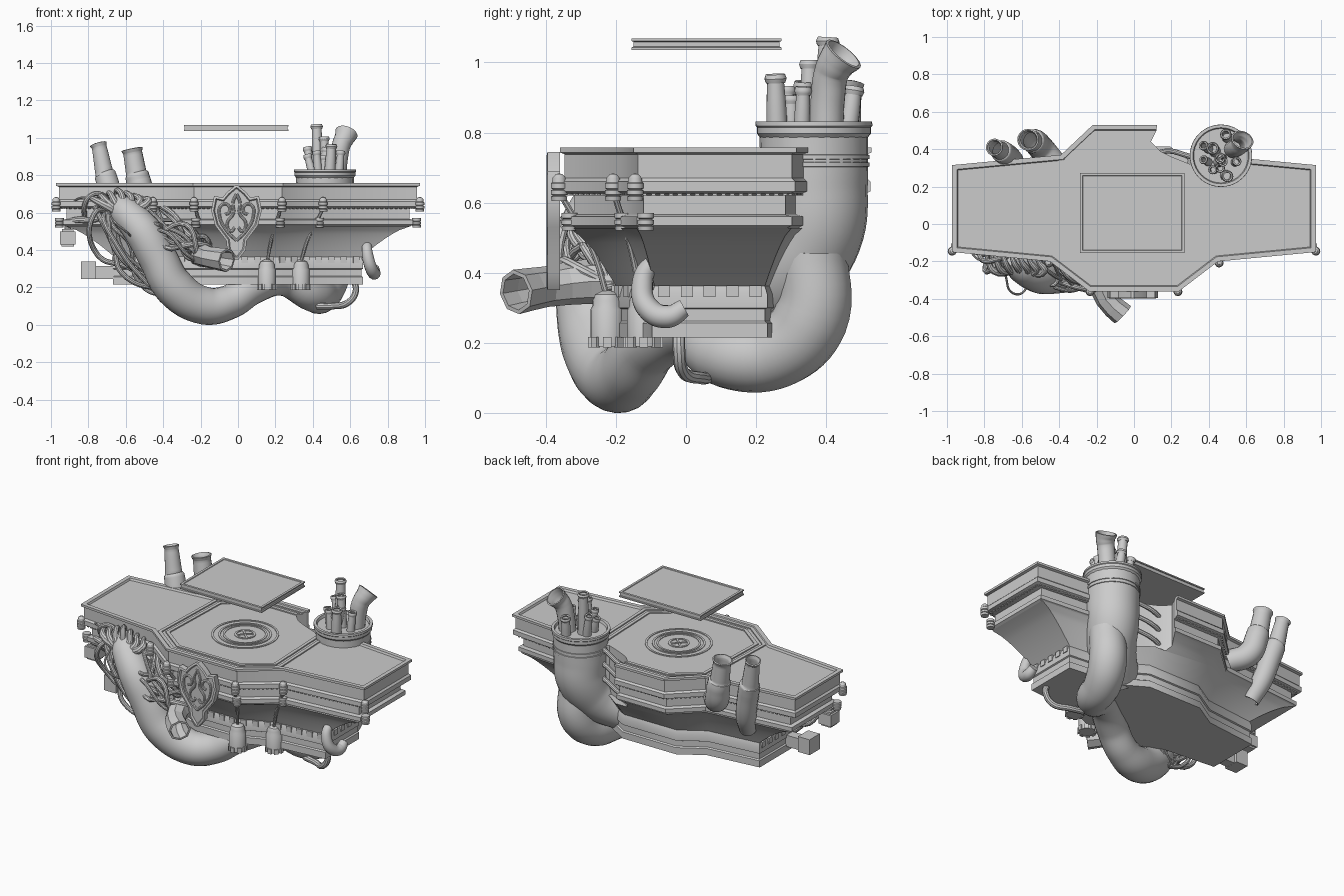
import bpy, bmesh, math, random
from mathutils import Vector as V, Matrix as M
random.seed(4)


def obj(name, bm):
    bmesh.ops.recalc_face_normals(bm, faces=bm.faces)
    me = bpy.data.meshes.new(name)
    bm.to_mesh(me)
    o = bpy.data.objects.new(name, me)
    bpy.context.collection.objects.link(o)
    return o


def loft(name, rings, loop=False):
    bm = bmesh.new()
    vs = [[bm.verts.new(p) for p in r] for r in rings]
    n = len(vs[0])
    for a, b in zip(vs, vs[1:] + (vs[:1] if loop else [])):
        for i in range(n):
            bm.faces.new((a[i], a[(i + 1) % n], b[(i + 1) % n], b[i]))
    if not loop:
        bm.faces.new(vs[0])
        bm.faces.new(vs[-1])
    return obj(name, bm)


def offset(poly, d):
    out = []
    for i, p in enumerate(poly):
        e1, e2 = V(p) - V(poly[i - 1]), V(poly[(i + 1) % len(poly)]) - V(p)
        n1, n2 = V((e1.y, -e1.x)).normalized(), V((e2.y, -e2.x)).normalized()
        out.append(V(p) + (n1 + n2) * d / (1 + n1.dot(n2)))
    return out


def mirrored(half):
    return half + [(-x, y) for x, y in reversed(half)]


def at_z(poly, z):
    return [(p[0], p[1], z) for p in poly]


def lathe(name, loc, prof, n=20, loop=False):
    return loft(name, [[(loc[0] + r * math.cos(2 * math.pi * i / n), loc[1] + r * math.sin(2 * math.pi * i / n),
                         loc[2] + z) for i in range(n)] for r, z in prof], loop)


def tube(name, pts, radii, sides=3, wall=0.0, res=8):
    """Smooth pipe through pts; wall > 0 leaves the ends open."""
    cu = bpy.data.curves.new(name, 'CURVE')
    cu.dimensions = '3D'
    cu.bevel_depth, cu.bevel_resolution, cu.resolution_u = 1, sides, res
    cu.use_fill_caps = wall == 0
    sp = cu.splines.new('BEZIER')
    sp.bezier_points.add(len(pts) - 1)
    for i, (b, p) in enumerate(zip(sp.bezier_points, pts)):
        b.co = p
        b.radius = radii[i] if isinstance(radii, (list, tuple)) else radii
        b.handle_left_type = b.handle_right_type = 'AUTO'
    o = bpy.data.objects.new(name, cu)
    bpy.context.collection.objects.link(o)
    if wall:
        m = o.modifiers.new('wall', 'SOLIDIFY')
        m.thickness, m.offset = wall, 0
    return o


def boxes(name, items):
    bm = bmesh.new()
    for loc, size, rot in items:
        bmesh.ops.create_cube(bm, size=1, matrix=M.Translation(loc) @ M.Rotation(rot, 4, 'Z') @ M.Diagonal((*size, 1)))
    return obj(name, bm)


def teeth(name, poly, z, w, h, depth, pitch, skip=()):
    items = []
    for k, (a, b) in enumerate(zip(poly, poly[1:] + poly[:1])):
        e = V(b) - V(a)
        n = max(1, round(e.length / pitch))
        for i in range(n if k not in skip else 0):
            p = V(a) + e * (i + .5) / n
            items.append(((p.x, p.y, z), (w, depth, h), math.atan2(e.y, e.x)))
    return boxes(name, items)


# main body: winged octagon lofted down through cornices and a cove
T = mirrored([(.24, -.36), (.45, -.2), (.972, -.15), (.972, .315), (.39, .37), (.22, .53)])
B = mirrored([(.14, -.2), (.33, -.12), (.66, -.09), (.66, .225), (.33, .26), (.18, .35)])


def ring(t, d):
    return offset([V(a).lerp(V(b), t) for a, b in zip(T, B)], d)


prof = [(0, -.03, .745), (0, -.025, .757), (0, 0, .757), (0, 0, .743), (0, -.014, .738), (0, -.014, .67),
        (0, -.004, .66), (0, -.004, .632), (0, -.02, .625), (.1, -.025, .62), (.1, -.025, .566), (.1, -.004, .56),
        (.1, -.004, .535), (.1, -.02, .527)]
prof += [(.16 + .84 * (s / 8) ** .72, 0, .527 - .165 * s / 8) for s in range(9)]
prof += [(1, .008, .338), (1, .008, .3), (1, 0, .296), (1, 0, .262), (1, .008, .256), (1, .008, .215)]
body = loft('body', [at_z(ring(t, d), z) for t, d, z in prof])
# broken back corner
brk = [(.13, .6), (.12, .5), (.09, .44), (.14, .39), (.2, .36), (.3, .32), (.36, .36), (.36, .6)]
cutter = loft('break_cutter', [at_z(brk, .45), at_z(brk, .85)])
cutter.hide_render = True


def break_off(o):
    m = o.modifiers.new('break', 'BOOLEAN')
    m.operation, m.object, m.solver = 'DIFFERENCE', cutter, 'EXACT'


break_off(body)
teeth('battlement_teeth', ring(1, .006), .347, .034, .034, .014, .066, range(3, 8))
break_off(teeth('cornice_dentils', ring(.02, -.02), .625, .012, .01, .014, .025))

# raised octagon border and round seal on the deck
O = mirrored([(.24, -.36), (.45, -.2), (.43, .365), (.22, .53)])
for d0 in (-.03, -.07):
    break_off(loft('deck_octagon_border', [at_z(offset(O, d), z) for d, z in
              [(d0, .743), (d0, .752), (d0 - .02, .752), (d0 - .02, .743)]], True))
for r in (.19, .15, .125, .06):
    lathe('deck_seal_ring', (0, .07, .743), [(r, 0), (r, .006), (r - .012, .006), (r - .012, 0)], 40, True)
boxes('deck_seal_bar', [((.03 * math.cos(a), .07 + .03 * math.sin(a), .746), (.05, .012, .006), a)
                        for a in [k * math.pi / 2 + .8 for k in range(4)]])

# floating slab above the deck
S = [(-.29, -.155), (.27, -.155), (.27, .272), (-.29, .272)]
loft('hovering_slab', [at_z(offset(S, d), z) for d, z in
     [(0, 1.036), (0, 1.043), (-.005, 1.045), (-.005, 1.059), (0, 1.061), (0, 1.068), (-.014, 1.068), (-.016, 1.064)]])

# ribbed clips at the corners, ribs and domed canisters
upper = [(.022, 0), (.024, .012), (.018, .015), (.024, .018), (.024, .03), (.018, .033), (.024, .036),
         (.024, .05), (.021, .053), (.019, .066), (.01, .076), (.002, .078)]
for s in (-1, 1):
    for x, y in [(.235, -.362), (.455, -.208), (.972, -.145)]:
        lathe('upper_clip', (s * x, y, .605), upper, 14)
    for x, y in [(.225, -.332), (.435, -.18), (.955, -.115)]:
        lathe('lower_clip', (s * x, y, .52), upper[:8], 14)
    for top, mid, low in [((.225, -.35, .61), (.18, -.265, .46), (.155, -.225, .33)),
                          ((.45, -.2, .61), (.375, -.155, .46), (.335, -.13, .33))]:
        tube('corner_rib', [(s * p[0], p[1], p[2]) for p in (top, mid, low)], .009, 2)
for x, y in [(.155, -.225), (.335, -.12)]:
    lathe('canister', (x, y, .19), [(.04, 0), (.048, .0), (.048, .105), (.042, .115), (.042, .13), (.034, .148), (.015, .158), (.003, .16)])
    boxes('canister_foot_teeth', [((x + .047 * math.cos(a), y + .047 * math.sin(a), .202), (.014, .024, .03), a)
                                  for a in [k * math.pi / 4 for k in range(8)]])

# front ornamental shield with scrollwork
sh = mirrored([(.012, .35), (.05, .4), (.055, .45), (.115, .53), (.135, .61), (.12, .69), (.075, .68), (.05, .71), (.008, .745)])
loft('shield_plate', [[(p[0] - .008, y, p[1]) for p in offset(sh, d)] for d, y in
                      [(0, -.36), (0, -.395), (-.012, -.398), (-.018, -.387)]])
for s in (-1, 1):
    for pts in ([(.0, .45), (.05, .5), (.09, .58), (.08, .64), (.045, .64), (.04, .6), (.06, .59)],
                [(.0, .7), (.02, .65), (.015, .6), (.05, .54), (.03, .5), (.01, .52)]):
        tube('shield_scroll', [(s * x - .008, -.388, z) for x, z in pts], .008, 2, res=5)

# great sleeve pipe at the back with its collar
tube('sleeve_pipe', [(.465, .365, .8), (.465, .365, .66), (.46, .36, .53), (.41, .29, .4), (.27, .19, .3)],
     [.155, .154, .15, .142, .12], 10)
lathe('sleeve_collar', (.465, .365, .785), [(.153, -.0), (.163, .012), (.163, .03), (.167, .034), (.166, .046), (.15, .046), (.145, .03)], 40)
for z in (.7, .722):
    lathe('sleeve_band', (.465, .365, z), [(.15, 0), (.158, .003), (.158, .014), (.15, .017)], 40)

# cluster of organ pipes in the collar
for x, y, tx, ty, z, r in [(.4, .4, .37, .42, .95, .02), (.4, .33, .37, .345, .91, .018), (.43, .29, .42, .29, .93, .018),
                           (.49, .26, .5, .255, .965, .025), (.46, .3, .46, .3, .905, .02),
                           (.45, .33, .475, .335, .945, .022), (.47, .35, .46, .352, 1.005, .023), (.43, .39, .42, .405, 1.07, .027),
                           (.54, .33, .55, .335, .93, .019), (.5, .46, .49, .48, .93, .024)]:
    a, b = V((x, y, .8)), V((tx, ty, z))
    pts = [a, a.lerp(b, .5), b - (b - a).normalized() * .022]
    tube('organ_pipe', pts, [r * 1.1, r, r * .85], 6, .006, 3)
    tube('organ_pipe_lip', [pts[2], b - (b - a).normalized() * .011, b], [r * .95, r * 1.12, r * .95], 6, .008, 3)
tube('organ_horn', [(.53, .4, .8), (.54, .405, .9), (.555, .415, .97), (.57, .43, 1.0), (.58, .45, 1.025)],
     [.045, .045, .046, .05, .058], 7, .008)

# big duct sweeping beneath to the front left
tube('sweeping_duct', [(.5, .36, .46), (.49, .355, .27), (.45, .26, .175), (.4, .12, .165), (.24, .02, .24), (.08, -.1, .2),
                       (-.05, -.16, .12), (-.18, -.2, .103), (-.34, -.25, .2), (-.43, -.27, .36), (-.51, -.27, .5), (-.6, -.23, .6), (-.66, -.18, .66)],
     [.1, .108, .105, .095, .085, .09, .092, .102, .108, .103, .1, .085, .055], 9)
tube('underside_hose', [(.62, -.02, .24), (.63, -.02, .18), (.59, -.01, .12), (.5, .04, .1), (.42, .06, .1)], .018, 3)

# faceted nozzle facing forward
n = tube('front_nozzle', [(-.2, -.15, .375), (-.19, -.28, .375), (-.15, -.4, .36), (-.06, -.485, .345)],
         [.06, .058, .052, .058], 2, .012, 2)

# right-hand hooked pipe
tube('hooked_pipe', [(.7, -.05, .425), (.69, -.1, .42), (.695, -.125, .36), (.715, -.105, .295), (.73, -.05, .275), (.73, -.005, .3)],
     [.018, .026, .031, .033, .033, .026], 5)

# two chimneys on the back left
for pts, rad in [([(-.62, .28, .46), (-.65, .34, .57), (-.695, .38, .75), (-.71, .39, .8), (-.714, .392, .81), (-.742, .408, .95), (-.747, .411, .968)],
                  [.045, .055, .057, .055, .046, .036, .043]),
                 ([(-.42, .32, .62), (-.5, .41, .66), (-.53, .44, .76), (-.54, .442, .8), (-.543, .443, .81), (-.563, .45, .92), (-.567, .451, .94)],
                  [.06, .065, .063, .06, .052, .047, .055])]:
    tube('back_chimney', pts, rad, 7, .008)

# hoses: fan on the duct head, strands to its right, loops to its left
R = random.uniform
for i in range(7):
    x = -.78 + i * .045
    tube('head_finger_hose', [(-.62 + R(-.03, .03), -.24, .6), (x + .03, -.25, .66), (x, -.2, .72 - .015 * abs(i - 3)), (x - .01, -.16, .68)],
         [.03, .02, .014, .01], 3, res=5)
for i in range(12):
    x0 = R(-.58, -.4)
    tube('front_hose', [(x0, -.18, R(.5, .66)), (x0 + R(.02, .1), R(-.33, -.24), R(.48, .62)), (R(-.42, -.26), R(-.36, -.25), R(.38, .54)),
                        (R(-.28, -.17), R(-.34, -.26), R(.34, .5)), (R(-.24, -.12), -.2, R(.3, .44))], R(.01, .016), 3, res=6)
for i in range(7):
    x0 = -.77 + i * .025
    tube('side_hose', [(x0 + R(-.05, .1), -.14, R(.58, .66)), (x0, R(-.25, -.18), R(.5, .6)), (x0 + R(.02, .1), R(-.26, -.16), R(.36, .46)),
                       (x0 + R(.12, .2), R(-.24, -.16), R(.22, .32)), (-.42, -.18, R(.15, .25)), (-.3, -.13, .24)], R(.009, .015), 3, res=6)
tube('loose_wire', [(-.88, -.14, .66), (-.83, -.19, .68), (-.74, -.2, .66), (-.69, -.27, .6), (-.66, -.36, .55), (-.6, -.37, .5), (-.56, -.3, .46)], .006, 2)
for z in (.36, .45, .54):
    tube('break_hose', [(.36, .34, z + .2), (.27, .37, z + .18), (.18, .39, z + .15), (.08, .36, z + .12)], .014, 3)

# control boxes with brackets on the left end
boxes('left_boxes', [((-.91, -.1, .465), (.085, .085, .07), 0), ((-.91, -.1, .505), (.06, .06, .012), 0),
                     ((-.8, -.06, .292), (.08, .1, .095), 0), ((-.715, -.06, .28), (.12, .06, .07), 0),
                     ((-.91, -.1, .425), (.065, .065, .012), 0)])
tube('box_pipe', [(-.91, -.1, .49), (-.905, -.11, .54), (-.86, -.14, .56), (-.79, -.16, .56), (-.72, -.15, .58)], .018, 3)
tube('upper_left_pipe', [(-.82, -.13, .58), (-.82, -.18, .64), (-.79, -.2, .69), (-.74, -.19, .7), (-.68, -.18, .64)], .014, 3)

# finish: apply modifiers, drop the cutter, smooth all but the sharp edges
bpy.ops.object.select_all(action='SELECT')
bpy.context.view_layer.objects.active = body
bpy.ops.object.convert(target='MESH')
bpy.data.objects.remove(cutter)
bpy.ops.object.shade_smooth_by_angle(angle=math.radians(32))
for p in n.data.polygons:
    p.use_smooth = False
